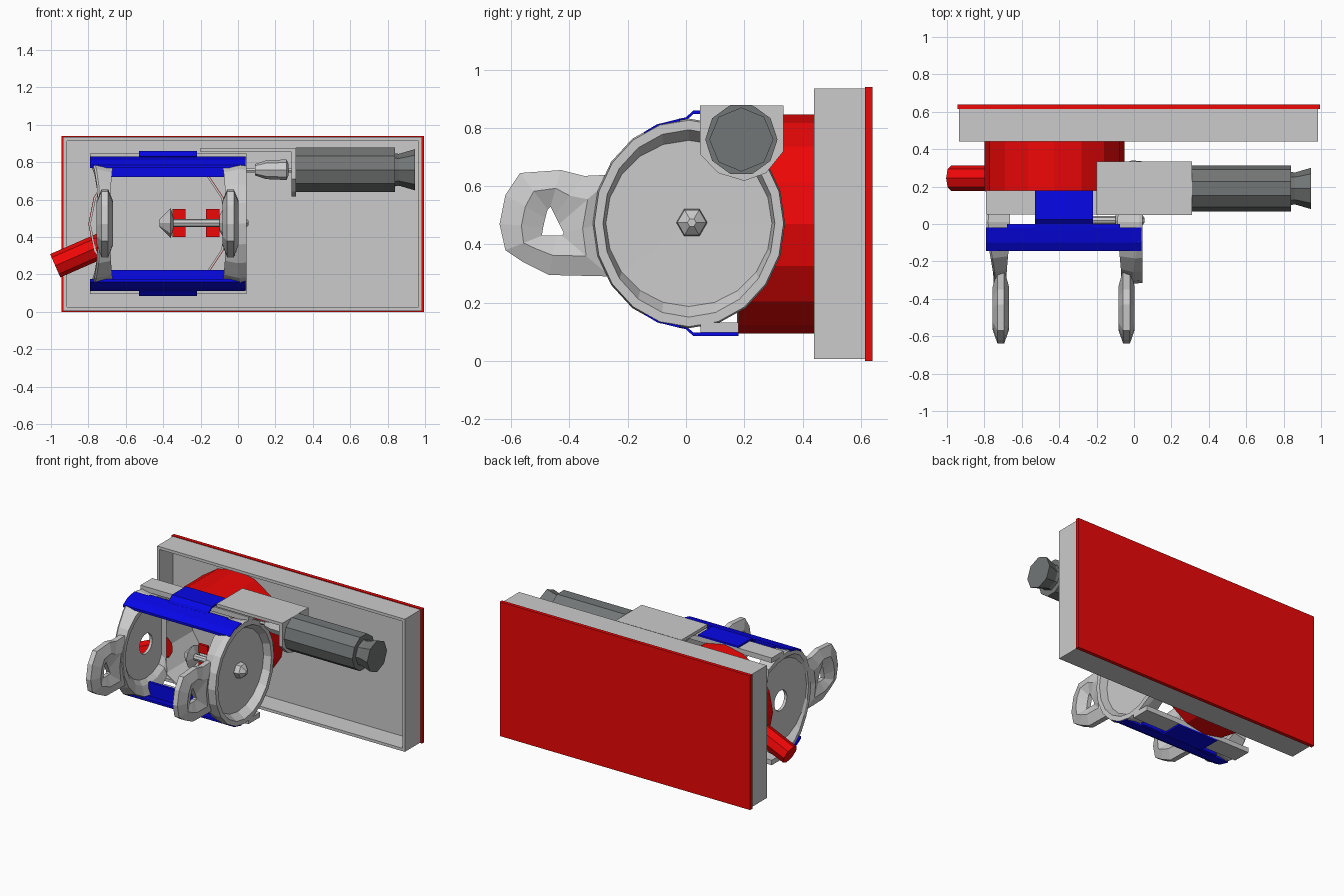
import bpy, bmesh
from math import sin, cos, pi
from mathutils import Vector

if "Cube" in bpy.data.objects:
    bpy.data.objects.remove(bpy.data.objects["Cube"])


def mat(name, rgb):
    m = bpy.data.materials.new(name)
    m.diffuse_color = (*rgb, 1)
    m.use_nodes = True
    m.node_tree.nodes["Principled BSDF"].inputs["Base Color"].default_value = m.diffuse_color
    return m


RED, BLUE, DARK = mat("red", (.85, .002, .002)), mat("blue", (.002, .002, .8)), mat("dark_grey", (.17, .18, .18))
MID_X, TOP = -0.375, 0.945      # mirror plane of side plates, height for top/bottom flip


def loft(name, loops, material=None, caps=True, ring=False):
    """Skin equal-length vertex loops; optionally cap the ends or close into a ring."""
    bm = bmesh.new()
    rows = [[bm.verts.new(p) for p in loop] for loop in loops]
    n = len(rows[0])
    pairs = list(zip(rows, rows[1:])) + ([(rows[-1], rows[0])] if ring else [])
    for a, b in pairs:
        for i in range(n):
            j = (i + 1) % n
            bm.faces.new((a[i], a[j], b[j], b[i]))
    if caps and not ring:
        bm.faces.new(rows[0])
        bm.faces.new(rows[-1])
    bmesh.ops.remove_doubles(bm, verts=bm.verts, dist=1e-5)
    bmesh.ops.recalc_face_normals(bm, faces=bm.faces)
    me = bpy.data.meshes.new(name)
    bm.to_mesh(me)
    bm.free()
    ob = bpy.data.objects.new(name, me)
    bpy.context.collection.objects.link(ob)
    if material:
        me.materials.append(material)
    return ob


def prism(name, pts, x0, x1, material=None):
    """Extrude a (y, z) outline along x."""
    return loft(name, [[(x, y, z) for y, z in pts] for x in (x0, x1)], material)


def box(name, x0, x1, y0, y1, z0, z1, material=None):
    return prism(name, [(y0, z0), (y1, z0), (y1, z1), (y0, z1)], x0, x1, material)


def turned(name, start, axis, prof, n, material=None, ring=False):
    """Round part: prof is (distance along axis, radius)."""
    start, axis = Vector(start), Vector(axis).normalized()
    u = axis.cross(Vector((0, 0, 1))).normalized()
    v = axis.cross(u)
    loops = [[start + axis * d + (u * cos(2 * pi * i / n) + v * sin(2 * pi * i / n)) * r
              for i in range(n)] for d, r in prof]
    return loft(name, loops, material, ring=ring)


def strip(name, pts, t, x0, x1, flip, material):
    """Thin bent sheet following a (y, z) path, optionally flipped to the underside."""
    out = pts + [(y, z - t) for y, z in reversed(pts)]
    if flip:
        out = [(y, TOP - z) for y, z in out]
    return prism(name, out, x0, x1, material)


# Rear tray: red backing, grey floor and rim
box("back_plate", -.945, .995, .615, .64, 0, .94, RED)
box("tray_floor", -.935, .985, .59, .615, .006, .935)
box("tray_wall_left", -.935, -.915, .44, .59, .006, .935)
box("tray_wall_right", .965, .985, .44, .59, .006, .935)
box("tray_wall_bottom", -.915, .965, .44, .59, .006, .026)
box("tray_wall_top", -.915, .965, .44, .59, .915, .935)

# Red round duct from tray to housing, with a grey liner
turned("duct", (-.425, .18, .47), (0, 1, 0), [(0, .375), (.41, .375), (.41, .37), (0, .37)], 16, RED, ring=True)
turned("duct_liner", (-.425, .175, .47), (0, 1, 0), [(0, .372), (.004, .372), (.41, .369), (.41, .362), (0, .362)],
       16, ring=True)

# Outlet pipe on the left of the duct
turned("outlet_pipe", (-.73, .245, .355), (-.24, 0, -.105), [(0, .068), (.27, .068)], 8, RED)


# Side plates: rimmed dish discs flaring under the guards, mirrored left and right
def side_plate(name, sign, back, hole):
    prof = [(-.03, hole), (-.03, .24), (-.06, .27), (-.068, .31), (-.01, .33),
            (.0, .325), (.0, .295), (-.008, .285), (-.01, hole)]
    loops = []
    for k, (x, r) in enumerate(prof):
        loop = []
        for i in range(20):
            c, s = cos(2 * pi * i / 20), sin(2 * pi * i / 20)
            dx = x + (.04 * s ** 4 if k in (4, 5, 6) else -.02 * s ** 4 if k == 3 else 0)
            if sign > 0 and k in (5, 6):
                dx = .045
            loop.append((dx if sign > 0 else 2 * MID_X - dx, min(.01 + r * c, back),
                         .472 + r * (1.09 if r > .29 else 1) * s))
        loops.append(loop)
    loft(name, loops, ring=True)


side_plate("side_plate_right", 1, 1, .03)
side_plate("side_plate_left", -1, .18, .07)

# Pointed front lugs with an eye in each
LUG = [(-.29, .47), (-.24, .64), (-.35, .635), (-.43, .655), (-.57, .645), (-.62, .57),
       (-.64, .47), (-.62, .38), (-.56, .34), (-.47, .295), (-.26, .29)]
EYE = [(-.42, .44), (-.435, .47), (-.45, .50), (-.465, .53), (-.475, .52), (-.483, .49),
       (-.49, .46), (-.495, .43), (-.47, .43), (-.445, .43), (-.425, .43)]
RIDGE = [(a * .5 + c * .5, b * .5 + d * .5) for (a, b), (c, d) in zip(LUG, EYE)]
for side, cx in (("right", -.04), ("left", -.712)):
    levels = [(LUG, .018), (RIDGE, .044), (EYE, .015), (EYE, -.015), (RIDGE, -.044), (LUG, -.018)]
    loft("front_lug_" + side, [[(cx + dx, y, z) for y, z in pts] for pts, dx in levels], ring=True)

# Blue guards and grey mounting pads, top and bottom
BAND = [(-.145, .785), (-.1, .812), (-.06, .822), (-.02, .832)]
TAB = [(-.03, .83), (.0, .836), (.025, .86), (.18, .86)]
PAD = [(.05, .848), (.18, .848)]
LIP = [(-.02, .83), (.0, .83)]
for side, flip in (("top", False), ("bottom", True)):
    strip("guard_band_" + side, BAND, .016, -.79, .04, flip, BLUE)
    strip("guard_tab_" + side, TAB, .012, -.53, -.22, flip, BLUE)
    strip("guard_lip_" + side, LIP, .11, -.68, -.075, flip, BLUE)
    strip("mount_pad_" + side, PAD, .035, -.79, .045, flip, None)

# Motor bracket: top sheet and end flange
box("bracket_top", -.2, .31, .048, .335, .855, .876)
prism("bracket_flange", [(.048, .876), (.335, .876), (.335, .72), (.275, .645), (.2, .618), (.11, .645), (.048, .71)],
      .285, .31)

# Motor, end cap, coupling and shaft
turned("motor_body", (.31, .19, .76), (1, 0, 0), [(0, .124), (.53, .124)], 10, DARK)
turned("motor_end_cap", (.83, .19, .76), (1, 0, 0), [(0, .09), (.03, .085), (.115, .11)], 8, DARK)
turned("coupling", (.09, .19, .76), (1, 0, 0), [(0, .03), (.06, .05), (.17, .055), (.18, .03)], 8)
turned("motor_shaft", (.02, .19, .757), (1, 0, 0), [(0, .012), (.29, .012)], 6)

# Central axle with cone and hub
turned("axle", (-.36, .02, .475), (1, 0, 0), [(0, .022), (.36, .022)], 8)
turned("axle_cone", (-.42, .02, .475), (1, 0, 0), [(0, .02), (.06, .08), (.075, .03)], 8)
turned("axle_collar", (-.10, .02, .475), (1, 0, 0), [(0, .04), (.03, .09), (.07, .09)], 8)
turned("hub", (-.03, .02, .475), (1, 0, 0), [(0, .055), (.055, .05), (.085, .015)], 6)

# Small red blades around the axle
for i, x in enumerate((-.315, -.135)):
    box(f"blade_{i}_upper", x - .035, x + .035, .06, .08, .49, .55, RED)
    box(f"blade_{i}_lower", x - .035, x + .035, .06, .08, .4, .46, RED)
